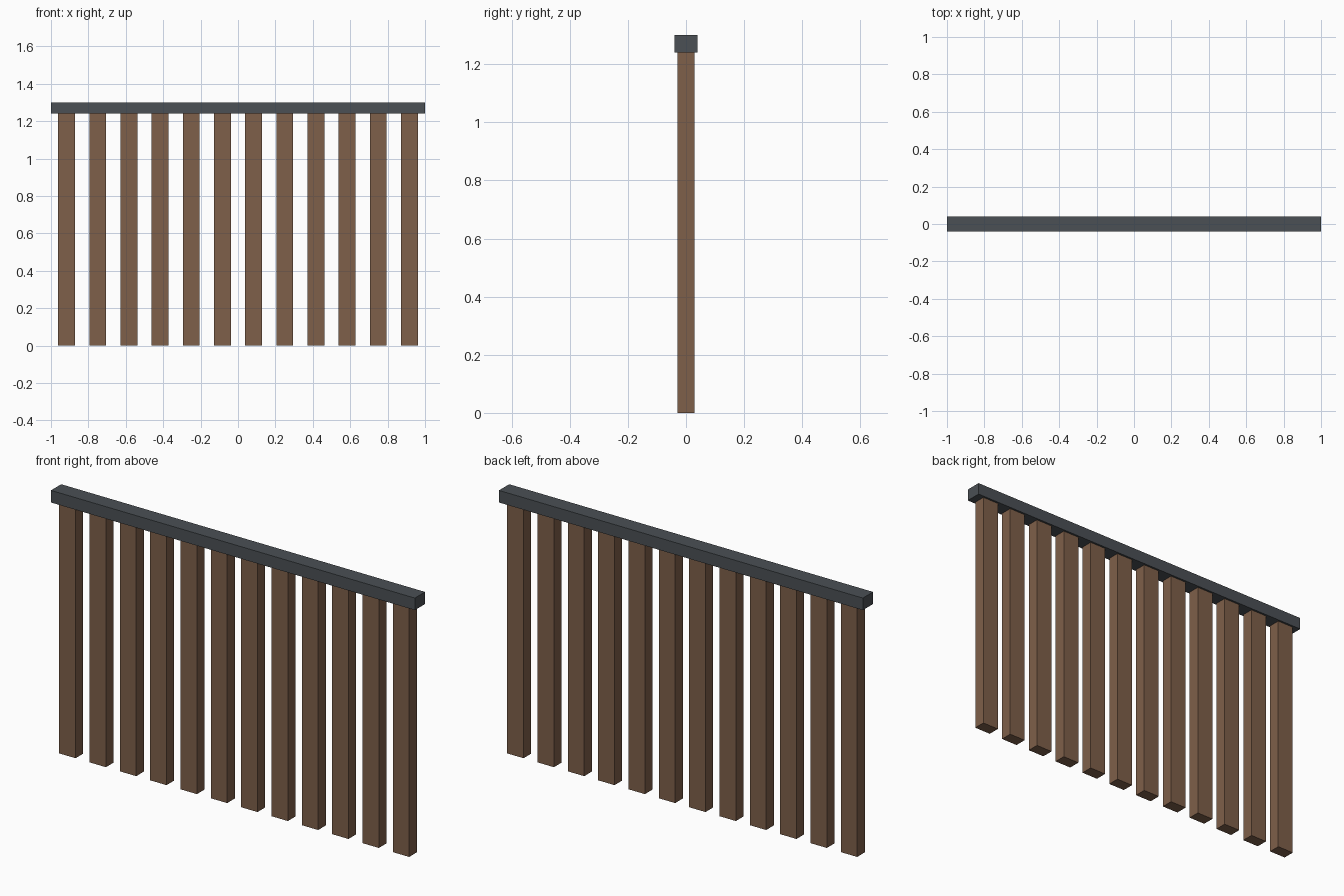
import bpy

if "Cube" in bpy.data.objects:
    bpy.data.objects.remove(bpy.data.objects["Cube"])

SLATS = 12
PITCH = 2.0 / SLATS
RAIL_BOTTOM, RAIL_TOP = 1.24, 1.30


def material(name, color):
    mat = bpy.data.materials.new(name)
    mat.diffuse_color = (*color, 1)
    mat.use_nodes = True
    mat.node_tree.nodes["Principled BSDF"].inputs["Base Color"].default_value = mat.diffuse_color
    return mat


def box(name, size, center, mat):
    bpy.ops.mesh.primitive_cube_add(size=1, location=center)
    obj = bpy.context.object
    obj.name = name
    obj.scale = size
    bpy.ops.object.transform_apply(location=False, rotation=False, scale=True)
    obj.data.materials.append(mat)
    return obj


wood = material("brown_wood", (0.21, 0.115, 0.068))
metal = material("dark_metal", (0.07, 0.08, 0.09))

# Evenly spaced vertical slats, half a gap in from each end
for i in range(SLATS):
    x = -1 + PITCH * (i + 0.5)
    box(f"slat_{i + 1}", (0.09, 0.06, RAIL_BOTTOM), (x, 0, RAIL_BOTTOM / 2), wood)

# Top rail capping the slats
box("top_rail", (2.0, 0.08, RAIL_TOP - RAIL_BOTTOM),
    (0, 0, (RAIL_BOTTOM + RAIL_TOP) / 2), metal)
